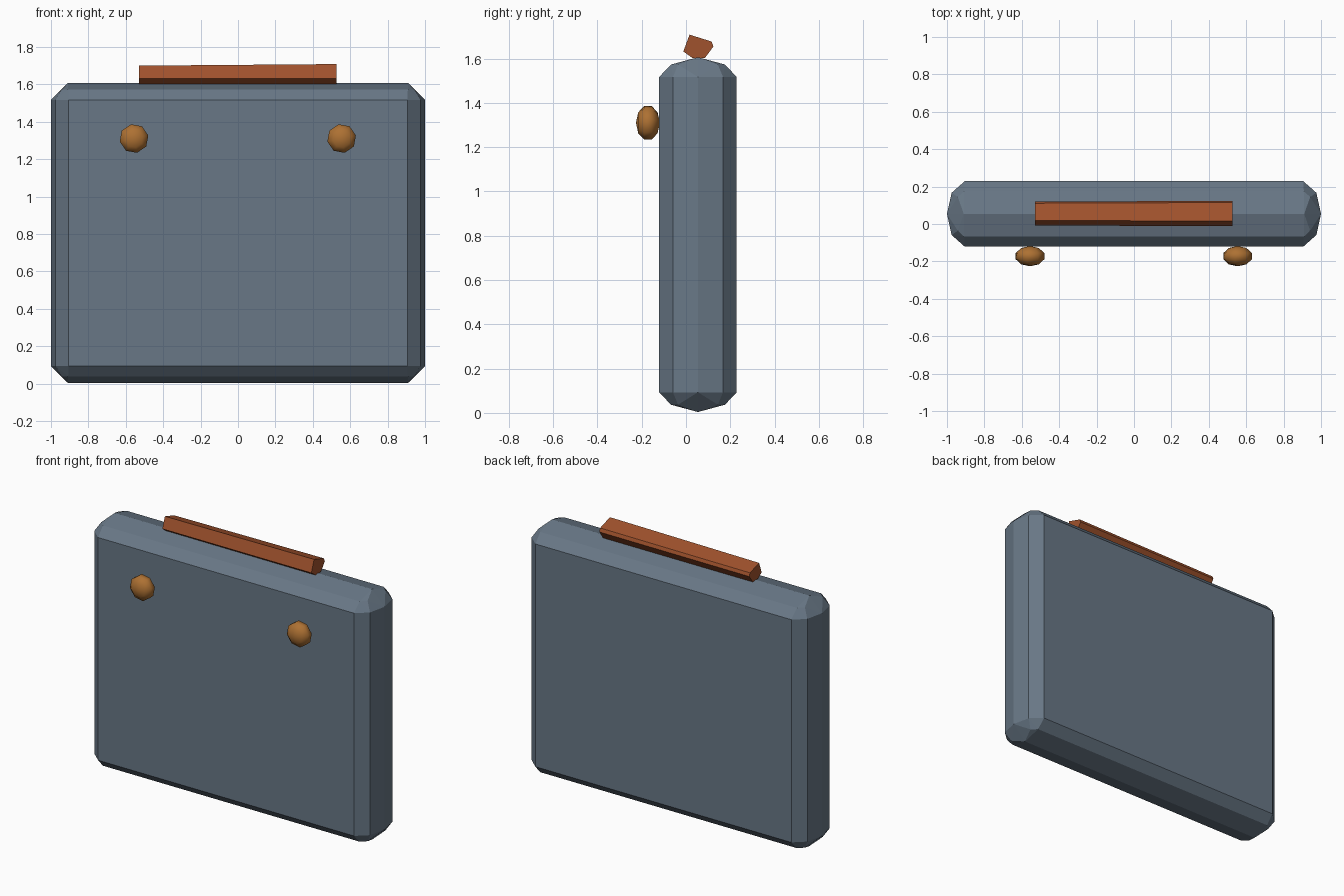
import bpy, bmesh, math
from mathutils import Matrix

if "Cube" in bpy.data.objects:
    bpy.data.objects.remove(bpy.data.objects["Cube"])


def material(name, rgb):
    m = bpy.data.materials.new(name)
    m.diffuse_color = (*rgb, 1)
    m.use_nodes = True
    m.node_tree.nodes["Principled BSDF"].inputs["Base Color"].default_value = m.diffuse_color
    return m


SLATE = material("slate grey", (0.14, 0.187, 0.24))
LEATHER = material("brown leather", (0.352, 0.084, 0.026))
BRASS = material("dull brass", (0.42, 0.165, 0.033))


def make_object(name, bm, mat, smooth=False):
    bmesh.ops.recalc_face_normals(bm, faces=bm.faces)
    for f in bm.faces:
        f.smooth = smooth
    me = bpy.data.meshes.new(name)
    bm.to_mesh(me)
    bm.free()
    me.materials.append(mat)
    ob = bpy.data.objects.new(name, me)
    bpy.context.collection.objects.link(ob)
    return ob


# Case body: one faceted corner mirrored to all eight, wrapped in a hull
CY, CZ = 0.054, 0.805
corner = [  # offsets from the case centre
    (0.905, 0.175, 0.712),   # big face
    (1.000, 0.000, 0.712),   # side ridge
    (0.910, 0.000, 0.801),   # top ridge
    (0.975, 0.113, 0.712),   # side bevel
    (0.908, 0.122, 0.768),   # top bevel
    (0.942, 0.090, 0.768),   # corner facet
]
bm = bmesh.new()
for sx in (-1, 1):
    for sy in (-1, 1):
        for sz in (-1, 1):
            for x, y, z in corner:
                bm.verts.new((sx * x, CY + sy * y, CZ + sz * z))
bmesh.ops.remove_doubles(bm, verts=bm.verts, dist=1e-4)
bmesh.ops.convex_hull(bm, input=bm.verts)
bmesh.ops.dissolve_limit(bm, angle_limit=math.radians(1), verts=bm.verts, edges=bm.edges)
make_object("case_body", bm, SLATE)

# Handle: a tilted six-sided bar resting on the top ridge
section = [(0.016, 1.708), (0.115, 1.677), (0.124, 1.655),
           (0.085, 1.602), (0.03, 1.602), (-0.012, 1.632)]
bm = bmesh.new()
right = [bm.verts.new((0.527, y, z)) for y, z in section]
left = [bm.verts.new((-0.53, 0.054 + (y - 0.054) * 0.93, 1.602 + (z - 1.602) * 0.92))
        for y, z in section]
bm.faces.new(right)
bm.faces.new(left[::-1])
for i in range(6):
    j = (i + 1) % 6
    bm.faces.new((right[i], left[i], left[j], right[j]))
make_object("handle", bm, LEATHER)

# Clasps: two flattened low-poly studs on the front
for side, x in (("left", -0.556), ("right", 0.554)):
    bm = bmesh.new()
    bmesh.ops.create_uvsphere(bm, u_segments=8, v_segments=5, radius=1)
    shape = (Matrix.Translation((x, -0.172, 1.31))
             @ Matrix.Diagonal((0.082, 0.054, 0.082, 1))
             @ Matrix.Rotation(math.radians(90), 4, 'X')
             @ Matrix.Rotation(math.radians(12), 4, 'Z'))
    bmesh.ops.transform(bm, matrix=shape, verts=bm.verts)
    make_object(side + "_clasp", bm, BRASS, smooth=True)
